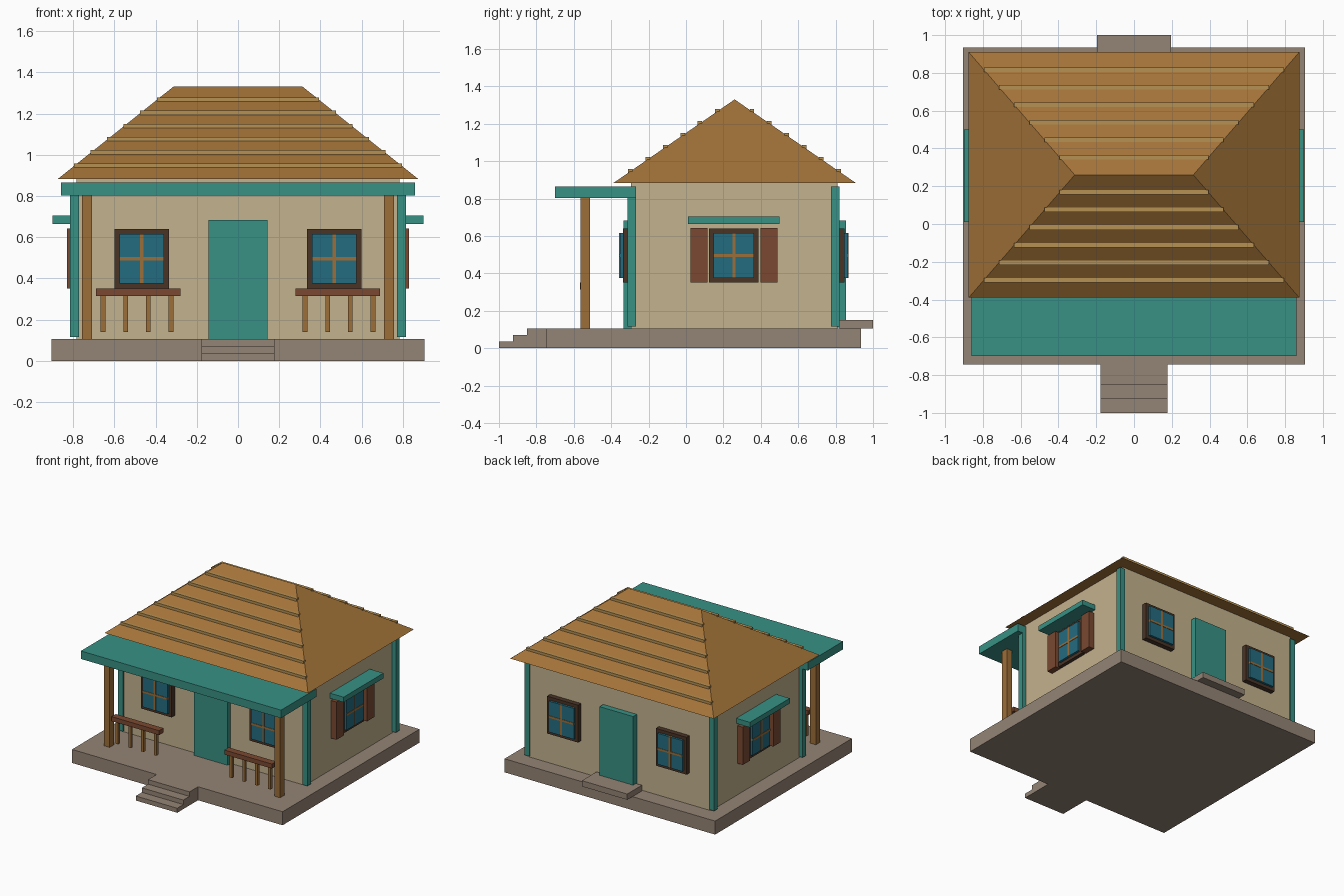
import bpy
import bmesh
from math import pi
from mathutils import Matrix, Vector

cube = bpy.data.objects.get("Cube")
if cube:
    bpy.data.objects.remove(cube, do_unlink=True)


def material(name, r, g, b):
    """Flat material from 0-255 display values, stored as linear."""
    lin = [((c / 255 + 0.055) / 1.055) ** 2.4 for c in (r, g, b)] + [1.0]
    m = bpy.data.materials.new(name)
    m.use_nodes = True
    m.diffuse_color = lin
    m.node_tree.nodes["Principled BSDF"].inputs["Base Color"].default_value = lin
    return m


STONE = material("stone", 148, 132, 117)
PLASTER = material("tan plaster", 196, 178, 141)
TEAL = material("teal paint", 56, 145, 133)
ROOF = material("roof brown", 163, 115, 57)
BATTEN = material("light batten", 182, 145, 84)
WOOD = material("warm wood", 156, 110, 56)
DARK = material("dark frame", 74, 52, 38)
GLASS = material("blue glass", 36, 108, 128)
RUST = material("rust wood", 122, 73, 49)


def finish(name, bm, mat):
    bmesh.ops.recalc_face_normals(bm, faces=bm.faces)
    mesh = bpy.data.meshes.new(name)
    bm.to_mesh(mesh)
    bm.free()
    mesh.materials.append(mat)
    obj = bpy.data.objects.new(name, mesh)
    bpy.context.collection.objects.link(obj)
    return obj


def box(name, mat, x, y, z, place=Matrix()):
    """Box from (min, max) ranges, optionally moved by a placement matrix."""
    bm = bmesh.new()
    bmesh.ops.create_cube(bm, size=1)
    lo, hi = Vector((x[0], y[0], z[0])), Vector((x[1], y[1], z[1]))
    size = hi - lo
    bm.transform(place @ Matrix.Translation((lo + hi) / 2) @ Matrix.Diagonal((*size, 1)))
    return finish(name, bm, mat)


# Foundation and steps
box("foundation", STONE, (-0.905, 0.905), (-0.745, 0.935), (0, 0.105))
for i in range(3):
    box("front_step", STONE, (-0.178, 0.178), (-1 + 0.075 * i, -0.74), (0.035 * i, 0.035 * (i + 1)))
box("back_step", STONE, (-0.195, 0.195), (0.82, 1.0), (0.105, 0.15))

# House body and doors
box("walls", PLASTER, (-0.783, 0.783), (-0.295, 0.81), (0.105, 0.885))
box("front_door", TEAL, (-0.144, 0.144), (-0.333, -0.29), (0.105, 0.683))
box("back_door", TEAL, (-0.144, 0.144), (0.8, 0.855), (0.11, 0.683))

# Corner posts, porch posts and railings on both sides
for s, side in ((1, "left"), (-1, "right")):
    def span(a, b):
        return sorted((s * a, s * b))

    for end, y in (("front", (-0.312, -0.267)), ("back", (0.775, 0.82))):
        box(f"{end}_{side}_corner_post", TEAL, span(0.772, 0.815), y, (0.115, 0.865))
    box(f"{side}_porch_post", WOOD, span(0.708, 0.757), (-0.565, -0.513), (0.105, 0.805))
    box(f"{side}_rail", RUST, span(0.28, 0.69), (-0.568, -0.515), (0.315, 0.35))
    for i in range(4):
        x = 0.325 + 0.11 * i
        box(f"{side}_baluster", WOOD, span(x - 0.011, x + 0.011), (-0.552, -0.53), (0.14, 0.32))

# Porch roof
box("porch_roof", TEAL, (-0.86, 0.86), (-0.7, -0.267), (0.803, 0.865))


# Windows, modelled facing -y and turned into place
def window(name, loc, turn, shutters=False):
    place = Matrix.Translation(loc) @ Matrix.Rotation(turn, 4, "Z")
    box(name + "_frame", DARK, (-0.132, 0.132), (-0.042, 0), (-0.145, 0.145), place)
    box(name + "_glass", GLASS, (-0.108, 0.108), (-0.059, -0.02), (-0.12, 0.12), place)
    box(name + "_bar_upright", WOOD, (-0.008, 0.008), (-0.062, -0.03), (-0.12, 0.12), place)
    box(name + "_bar_cross", WOOD, (-0.108, 0.108), (-0.062, -0.03), (-0.008, 0.008), place)
    if shutters:
        for x in ((-0.232, -0.142), (0.142, 0.232)):
            box(name + "_shutter", RUST, x, (-0.062, 0), (-0.145, 0.148), place)
        box(name + "_awning", TEAL, (-0.245, 0.245), (-0.132, 0), (0.17, 0.21), place)


for x in (-0.467, 0.467):
    window("front_window", (x, -0.295, 0.495), 0)
    window("back_window", (x, 0.806, 0.495), pi)
window("left_window", (0.768, 0.256, 0.495), pi / 2, True)
window("right_window", (-0.768, 0.256, 0.495), -pi / 2, True)

# Hip roof
EAVE_X, RIDGE_X, MID_Y, EAVE_Y, EAVE_Z, RIDGE_Z = 0.875, 0.314, 0.26, 0.65, 0.882, 1.33
bm = bmesh.new()
a, b, c, d = [bm.verts.new((x * EAVE_X, MID_Y + y * EAVE_Y, EAVE_Z))
              for x, y in ((-1, -1), (1, -1), (1, 1), (-1, 1))]
e, f = [bm.verts.new((x, MID_Y, RIDGE_Z)) for x in (-RIDGE_X, RIDGE_X)]
for face in ((a, b, f, e), (b, c, f), (c, d, e, f), (d, a, e), (a, b, c, d)):
    bm.faces.new(face)
finish("hip_roof", bm, ROOF)

# Horizontal battens on the front and back slopes
for s, side in ((-1, "front"), (1, "back")):
    for k in range(1, 7):
        t = k / 7
        half = EAVE_X + (RIDGE_X - EAVE_X) * t
        y = MID_Y + s * EAVE_Y * (1 - t)
        z = EAVE_Z + (RIDGE_Z - EAVE_Z) * t
        box(f"{side}_batten", BATTEN, (-half, half), (y - 0.012, y + 0.012), (z - 0.008, z + 0.012))
